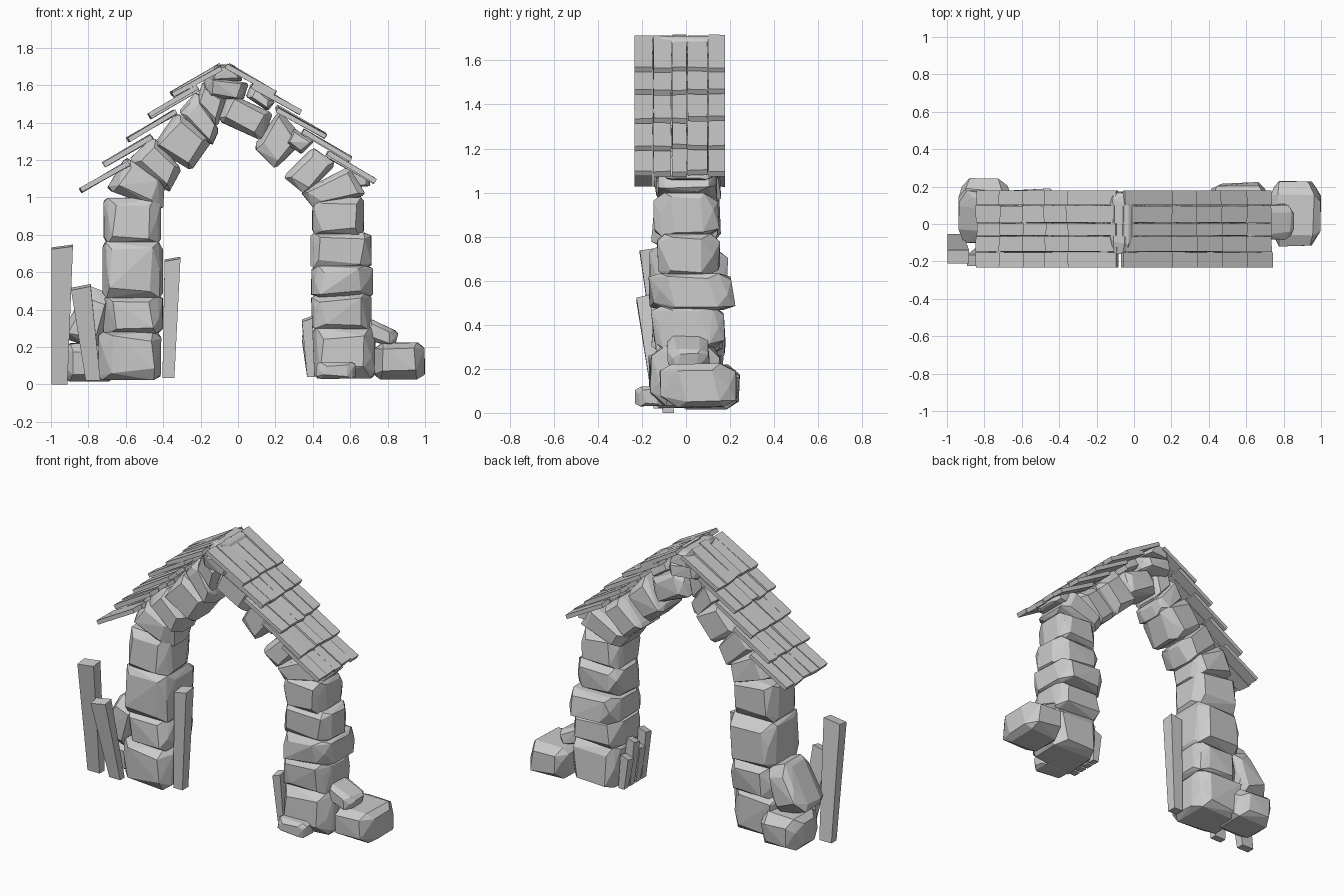
import bpy, bmesh, random
from math import cos, sin, radians
from mathutils import Vector

if "Cube" in bpy.data.objects:
    bpy.data.objects.remove(bpy.data.objects["Cube"])

random.seed(11)
R = random.uniform


def hull(name, points):
    """Flat-shaded convex solid around the points."""
    bm = bmesh.new()
    for p in points:
        bm.verts.new(p)
    bmesh.ops.convex_hull(bm, input=bm.verts[:])
    loose = [v for v in bm.verts if not v.link_faces]
    bmesh.ops.delete(bm, geom=loose, context='VERTS')
    bmesh.ops.dissolve_limit(bm, angle_limit=radians(4), verts=bm.verts[:], edges=bm.edges[:])
    bmesh.ops.recalc_face_normals(bm, faces=bm.faces[:])
    me = bpy.data.meshes.new(name)
    bm.to_mesh(me)
    bm.free()
    ob = bpy.data.objects.new(name, me)
    bpy.context.collection.objects.link(ob)
    return ob


def stone(name, quad, y0, y1, soft=1.0):
    """Chipped block: front outline quad (lower-left, lower-right, upper-right, upper-left)."""
    a, b, c, d = [Vector((x, 0, z)) for x, z in quad]
    pts = []

    def add(u, v, w):
        s, t = (1 + u) / 2, (1 + w) / 2
        p = a.lerp(b, s).lerp(d.lerp(c, s), t)
        p.y = (y0 + y1) / 2 + v * (y1 - y0) / 2
        pts.append(p)

    for u in (-1, 1):
        for v in (-1, 1):
            add(u * R(.8, .9), v * R(.7, .82), R(-.3, .3))
            for w in (-1, 1):
                add(u * R(.97, 1), v * R(.3, .6) * soft, w * R(.7, .86) * soft)
                add(u * R(.5, .8) * soft, v * R(.88, 1), w * R(.5, .82) * soft)
                add(u * R(.72, .9) * soft, v * R(.5, .75) * soft, w * R(.96, 1))
    return hull(name, pts)


def block(name, x0, x1, z0, z1, y0, y1, soft=1.0):
    return stone(name, ((x0, z0), (x1, z0), (x1, z1), (x0, z1)), y0, y1, soft)


def plank(name, foot, head, wx, wy, slant=0.015):
    """Rough post, slightly wider at its slanted head."""
    pts = []
    for end, k, s in ((foot, .75, 0), (head, 1, slant)):
        for i in (-1, 1):
            for j in (-1, 1):
                pts.append(Vector(end) + Vector((i * wx * k / 2, j * wy * k / 2, i * s / 2 + j * s / 3)))
    return hull(name, pts)


# left pillar
for i, s in enumerate([(-.75, -.41, .02, .285, -.17, .17), (-.72, -.40, .27, .48, -.16, .17),
                       (-.725, -.40, .46, .765, -.17, .2), (-.72, -.41, .755, 1.0, -.16, .16)]):
    block(f"left_pillar_stone_{i + 1}", *s)

# right pillar
for i, s in enumerate([(.40, .735, .03, .31, -.17, .17), (.39, .715, .295, .485, -.16, .18),
                       (.39, .725, .465, .635, -.17, .225), (.385, .715, .62, .815, -.14, .16),
                       (.395, .675, .80, 1.0, -.15, .155)]):
    block(f"right_pillar_stone_{i + 1}", *s)

# arch stones from the left shoulder over the crown to the right shoulder
arch = [
    (((-.71, 1.04), (-.40, .93), (-.39, 1.08), (-.60, 1.22)), -.15, .16),
    (((-.59, 1.20), (-.37, 1.02), (-.30, 1.15), (-.45, 1.33)), -.15, .15),
    (((-.46, 1.27), (-.25, 1.14), (-.13, 1.31), (-.33, 1.46)), -.15, .15),
    (((-.32, 1.46), (-.14, 1.27), (-.10, 1.36), (-.22, 1.57)), -.13, .13),
    (((-.23, 1.50), (-.11, 1.37), (-.06, 1.54), (-.19, 1.62)), -.13, .12),
    (((-.11, 1.41), (.13, 1.30), (.19, 1.45), (-.05, 1.56)), -.14, .14),
    (((-.18, 1.53), (.03, 1.52), (.06, 1.61), (-.19, 1.66)), -.16, .17),
    (((-.16, 1.62), (.03, 1.62), (-.02, 1.71), (-.12, 1.71)), -.17, .18),
    (((.04, 1.54), (.16, 1.46), (.20, 1.51), (.07, 1.61)), -.12, .12),
    (((.08, 1.27), (.20, 1.15), (.36, 1.31), (.22, 1.47)), -.14, .14),
    (((.25, 1.29), (.34, 1.23), (.41, 1.30), (.30, 1.37)), -.16, .05),
    (((.24, 1.11), (.36, 1.01), (.53, 1.18), (.40, 1.27)), -.14, .14),
    (((.33, 1.03), (.40, .94), (.69, 1.01), (.60, 1.17)), -.14, .15),
    (((.58, 1.05), (.71, 1.06), (.70, 1.10), (.60, 1.17)), -.10, .12),
]
for i, (quad, y0, y1) in enumerate(arch):
    stone(f"arch_stone_{i + 1}", quad, y0, y1)

# loose boulders at the feet
block("right_boulder", .73, 1.0, .025, .225, -.125, .24, .9)
stone("right_top_boulder", ((.66, .24), (.84, .20), (.86, .28), (.69, .36)), -.09, .11, .9)
block("right_front_pebble", .42, .63, .03, .12, -.235, -.08, .9)
block("left_low_boulder", -.94, -.66, .015, .22, -.07, .245, .9)
stone("left_high_boulder", ((-.96, .25), (-.74, .18), (-.67, .48), (-.80, .53)), -.11, .18, .95)

# upright planks on the left, broken slats on the right pillar
plank("outer_plank", (-.955, -.08, 0), (-.94, -.175, .735), .115, .07)
plank("leaning_plank", (-.775, -.125, .02), (-.84, -.195, .52), .105, .06, .02)
plank("inner_plank", (-.372, -.05, .035), (-.35, -.05, .67), .085, .08)
for i, (y, z) in enumerate([(-.11, .35), (-.05, .27), (.01, .33), (.07, .24)]):
    plank(f"broken_slat_{i + 1}", (.39, y + .01, .04), (.37, y, z), .055, .06, .02)

# shingle roof: rows given by their lower edge, each lapping the row below
cols = [-.235, -.15, -.065, .005, .10, .18]
rows = {"left": (-1, [(-.367, 1.56), (-.49, 1.445), (-.605, 1.315), (-.735, 1.185), (-.855, 1.05)]),
        "right": (1, [(.215, 1.57), (.345, 1.465), (.48, 1.34), (.615, 1.215), (.75, 1.095)])}
for side, (sx, edges) in rows.items():
    for r, (ex, ez) in enumerate(edges):
        for c in range(5):
            ang = radians(30 + R(-1.5, 1))
            up = Vector((-sx * cos(ang), 0, sin(ang)))
            nrm = Vector((sx * sin(ang), 0, cos(ang)))
            low = Vector((ex, 0, ez)) + up * R(0, .012) + nrm * (R(-.01, 0) - .012)
            pts = []
            for y in (cols[c] + .002, cols[c + 1] - .002):
                drop = up * R(0, .008)
                for h in (-.013, .013):
                    for d, base in ((0, low + drop), (.3, low)):
                        p = base + up * d + nrm * (h + R(-.002, .002))
                        p.y = y + (R(-.002, .002) if 0 < c < 4 else 0)
                        pts.append(p)
            hull(f"{side}_shingle_{r + 1}_{c + 1}", pts)
